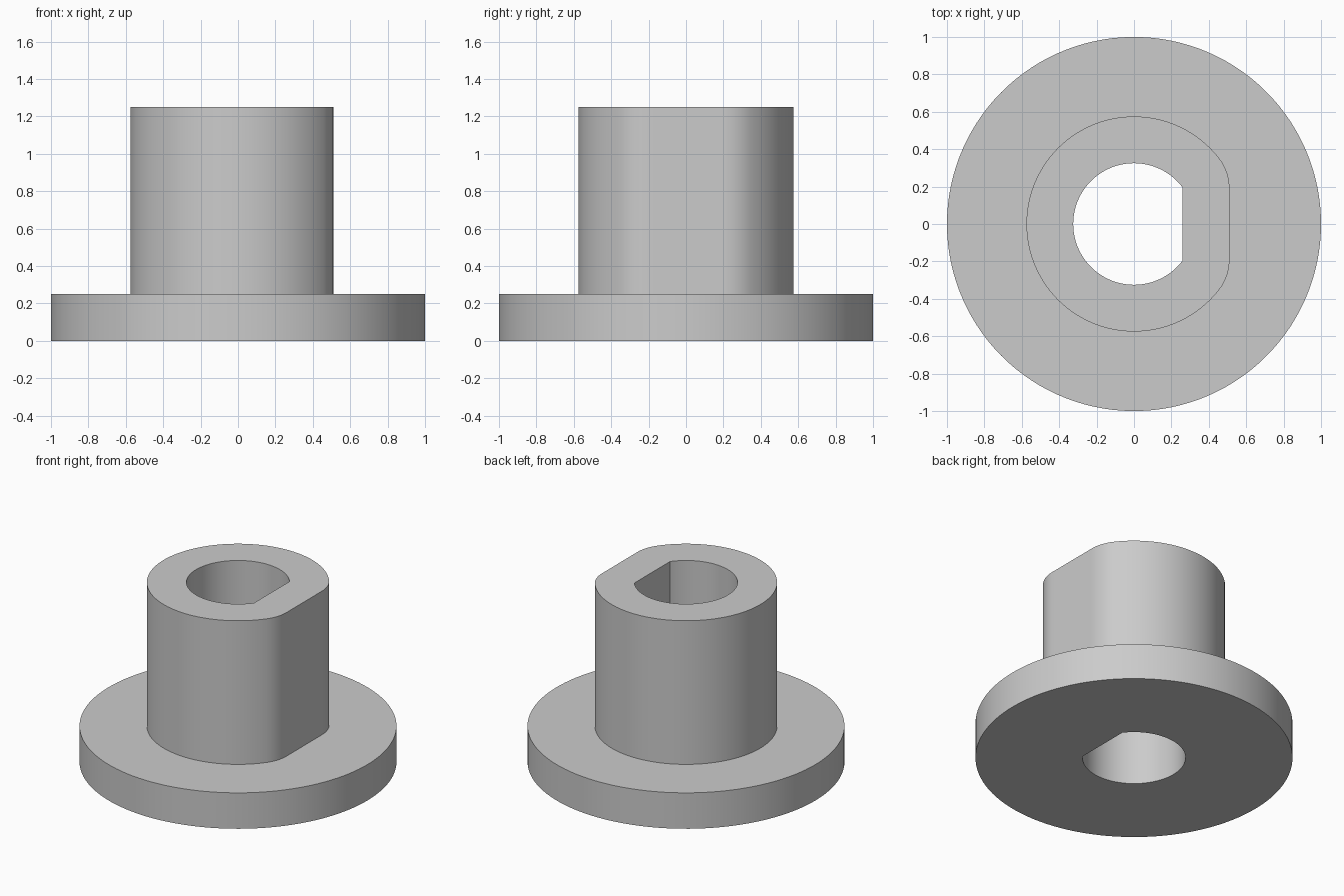
import bpy
import bmesh
from math import acos, cos, sin, pi, hypot

cube = bpy.data.objects.get("Cube")
if cube:
    bpy.data.objects.remove(cube, do_unlink=True)

BORE, FLAT, WALL = 0.325, 0.26, 0.25
FLANGE_TOP, TOP = 0.25, 1.25
CORNER = acos(FLAT / BORE)
HALF = BORE * sin(CORNER)


def d_outline(offset):
    """D-shaped outline of the bore, grown outward by offset with rounded corners."""
    pts = []
    for i in range(16):  # flat side
        pts.append((FLAT + offset, HALF * (i / 8 - 1)))
    for i in range(8):  # upper corner
        a = CORNER * i / 8
        pts.append((FLAT + offset * cos(a), HALF + offset * sin(a)))
    for i in range(97):  # round side
        a = CORNER + (2 * pi - 2 * CORNER) * i / 96
        pts.append(((BORE + offset) * cos(a), (BORE + offset) * sin(a)))
    for i in range(1, 8):  # lower corner
        a = CORNER * (i / 8 - 1)
        pts.append((FLAT + offset * cos(a), -HALF + offset * sin(a)))
    return pts


bore = d_outline(0)
collar = d_outline(WALL)
rim = [(x / hypot(x, y), y / hypot(x, y)) for x, y in collar]

# Flanged bushing: rings lofted around the closed section
rings = [(bore, 0), (rim, 0), (rim, FLANGE_TOP),
         (collar, FLANGE_TOP), (collar, TOP), (bore, TOP)]
bm = bmesh.new()
loops = [[bm.verts.new((x, y, z)) for x, y in pts] for pts, z in rings]
for k, low in enumerate(loops):
    high = loops[(k + 1) % len(loops)]
    for i in range(len(low)):
        j = (i + 1) % len(low)
        bm.faces.new((low[i], low[j], high[j], high[i]))
bmesh.ops.remove_doubles(bm, verts=bm.verts[:], dist=0.0001)
bmesh.ops.recalc_face_normals(bm, faces=bm.faces[:])
mesh = bpy.data.meshes.new("flanged_bushing")
bm.to_mesh(mesh)
bm.free()

# Plain grey material
grey = bpy.data.materials.new("light_grey")
grey.use_nodes = True
colour = (0.6, 0.6, 0.6, 1)
grey.diffuse_color = colour
for node in grey.node_tree.nodes:
    if node.type == "BSDF_PRINCIPLED":
        node.inputs["Base Color"].default_value = colour
mesh.materials.append(grey)

bushing = bpy.data.objects.new("flanged_bushing", mesh)
bpy.context.collection.objects.link(bushing)
bpy.ops.object.select_all(action="DESELECT")
bushing.select_set(True)
bpy.context.view_layer.objects.active = bushing
bpy.ops.object.shade_smooth_by_angle()
